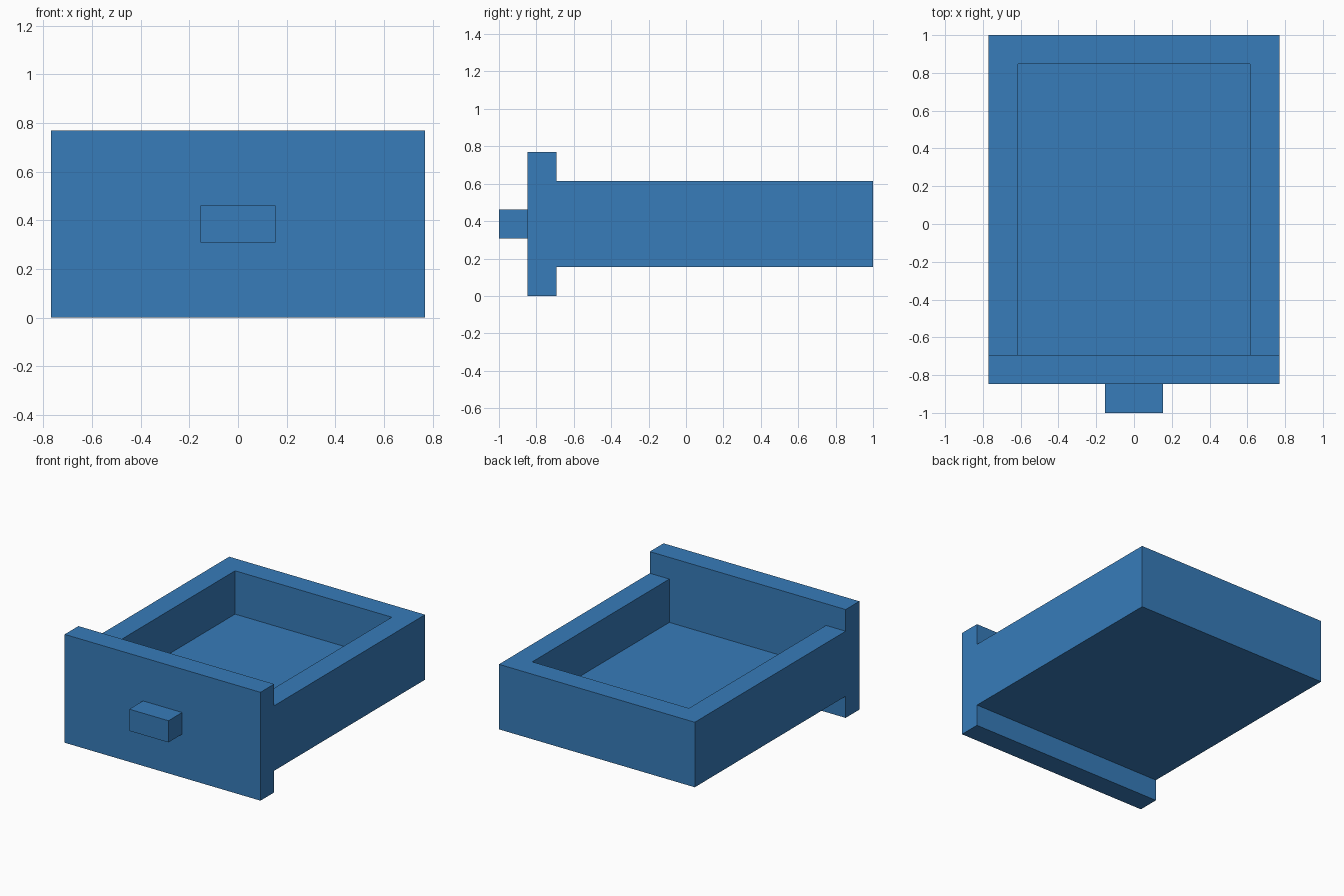
import bpy

if "Cube" in bpy.data.objects:
    bpy.data.objects.remove(bpy.data.objects["Cube"])

U = 2 / 13  # board thickness; every dimension is a multiple of it

blue = bpy.data.materials.new("drawer blue")
blue.diffuse_color = (0.038, 0.2, 0.49, 1)
blue.use_nodes = True
blue.node_tree.nodes["Principled BSDF"].inputs["Base Color"].default_value = blue.diffuse_color


def box(name, x, y, z):
    """Box spanning the given (min, max) ranges, in board thicknesses."""
    bpy.ops.mesh.primitive_cube_add(size=1)
    ob = bpy.context.object
    ob.name = name
    ob.location = [U * (a + b) / 2 for a, b in (x, y, z)]
    ob.scale = [U * (b - a) for a, b in (x, y, z)]
    bpy.ops.object.transform_apply(location=True, rotation=False, scale=True)
    ob.data.materials.append(blue)
    return ob


# Front panel and its pull handle
box("front_panel", (-5, 5), (-5.5, -4.5), (0, 5))
box("handle", (-1, 1), (-6.5, -5.5), (2, 3))

# Tray: floor and three walls, closed at the front by the panel
tray = box("tray", (-5, 5), (-4.5, 6.5), (1, 4))
cutter = box("tray_cutter", (-4, 4), (-5, 5.5), (2, 5))

# Hollow out the tray
cut = tray.modifiers.new("hollow", 'BOOLEAN')
cut.operation = 'DIFFERENCE'
cut.solver = 'EXACT'
cut.object = cutter
bpy.context.view_layer.objects.active = tray
bpy.ops.object.modifier_apply(modifier=cut.name)
bpy.data.objects.remove(cutter, do_unlink=True)
